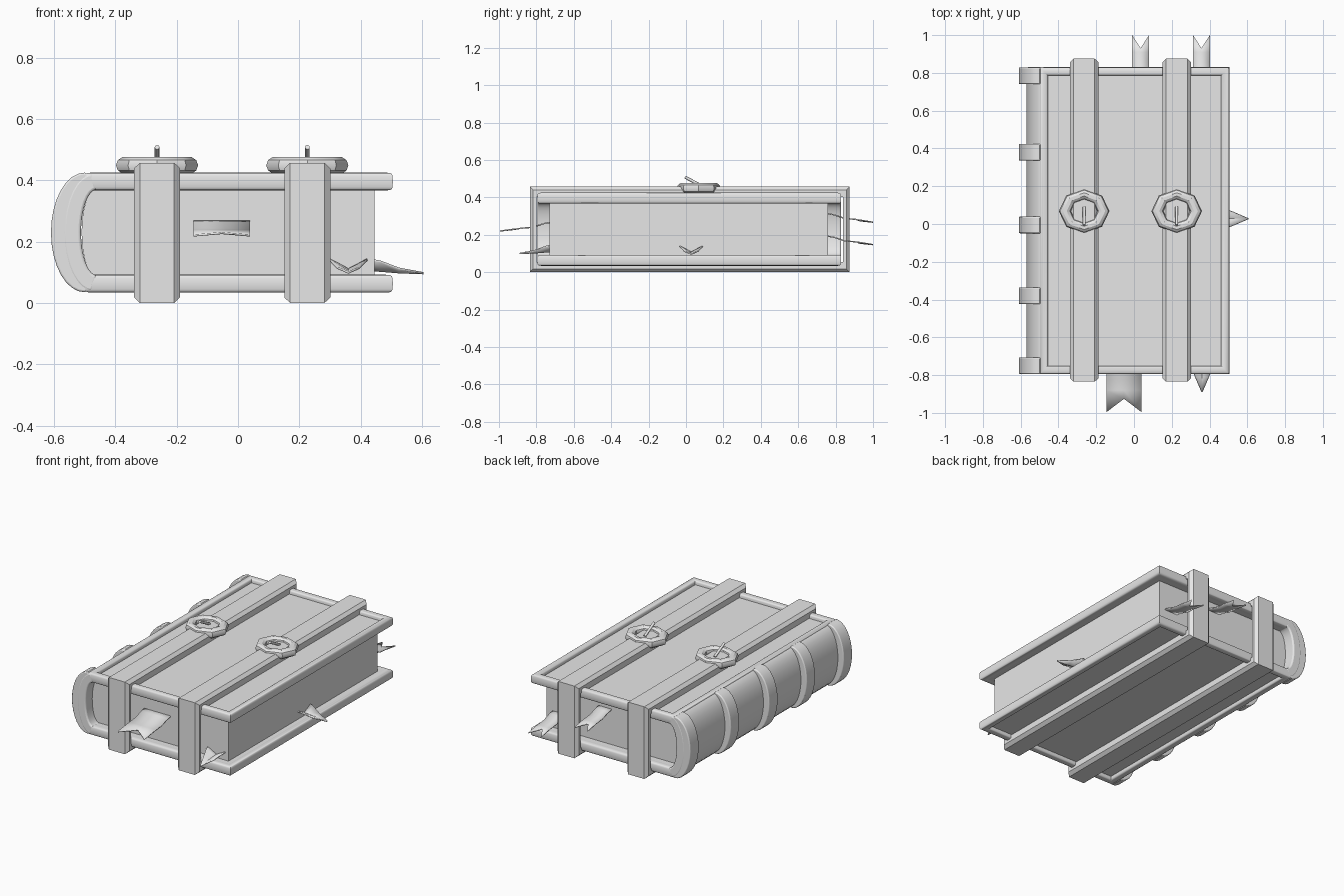
import bpy, bmesh
from math import cos, sin, pi, copysign, radians
from mathutils import Matrix, Vector

old = bpy.data.objects.get("Cube")
if old:
    bpy.data.objects.remove(old, do_unlink=True)

grey = bpy.data.materials.new("plain grey")
grey.use_nodes = True
grey.diffuse_color = (0.8, 0.8, 0.8, 1)
grey.node_tree.nodes["Principled BSDF"].inputs["Base Color"].default_value = (0.8, 0.8, 0.8, 1)

MID_Z = 0.23
Y0, Y1 = -0.795, 0.83


def finish(name, bm, bevel=0, angle=35):
    bmesh.ops.recalc_face_normals(bm, faces=bm.faces)
    mesh = bpy.data.meshes.new(name)
    bm.to_mesh(mesh)
    bm.free()
    mesh.materials.append(grey)
    ob = bpy.data.objects.new(name, mesh)
    bpy.context.collection.objects.link(ob)
    if bevel:
        mod = ob.modifiers.new("rounding", "BEVEL")
        mod.width, mod.segments, mod.angle_limit = bevel, 3, radians(50)
    bpy.ops.object.select_all(action="DESELECT")
    ob.select_set(True)
    bpy.context.view_layer.objects.active = ob
    bpy.ops.object.shade_smooth_by_angle(angle=radians(angle))
    return ob


def box(name, lo, hi, bevel=0):
    lo, hi = Vector(lo), Vector(hi)
    bm = bmesh.new()
    bmesh.ops.create_cube(bm, size=1, matrix=Matrix.Translation((lo + hi) / 2) @ Matrix.Diagonal((*(hi - lo), 1)))
    return finish(name, bm, bevel)


def prism(name, profile, y0, y1, bevel=0):
    """Extrude an x-z profile along y."""
    bm = bmesh.new()
    face = bm.faces.new([bm.verts.new((x, y0, z)) for x, z in profile])
    new = bmesh.ops.extrude_face_region(bm, geom=[face])["geom"]
    bmesh.ops.translate(bm, vec=(0, y1 - y0, 0), verts=[v for v in new if isinstance(v, bmesh.types.BMVert)])
    return finish(name, bm, bevel)


def arc(xc, a, b, n=16):
    """Half ellipse bulging towards -x, from bottom to top."""
    return [(xc - a * cos(t), MID_Z + b * sin(t)) for t in (pi * (i / n - 0.5) for i in range(n + 1))]


def rect_ring(name, rect, section, place):
    """Sweep a closed section (inset u, inset v, offset) round a mitred rectangle."""
    u0, u1, v0, v1 = rect
    bm = bmesh.new()
    rows = []
    for su, sv in ((0, 0), (1, 0), (1, 1), (0, 1)):
        rows.append([bm.verts.new(place(u1 - iu if su else u0 + iu, v1 - iv if sv else v0 + iv, off))
                     for iu, iv, off in section])
    n = len(section)
    for r in range(4):
        a, b = rows[r], rows[(r + 1) % 4]
        for i in range(n):
            j = (i + 1) % n
            bm.faces.new((a[i], a[j], b[j], b[i]))
    return finish(name, bm)


def ribbon(name, base, turn, rows):
    """Thin strip; each row is distance, height, half width, middle pull, middle drop."""
    bm = bmesh.new()
    m = Matrix.Translation(base) @ Matrix.Rotation(radians(turn), 4, "Z")
    grid = [[bm.verts.new(m @ Vector(p)) for p in ((d, -w, h), (d - pull, 0, h - drop), (d, w, h))]
            for d, h, w, pull, drop in rows]
    for a, b in zip(grid, grid[1:]):
        for i in range(2):
            bm.faces.new((a[i], a[i + 1], b[i + 1], b[i]))
    ob = finish(name, bm)
    mod = ob.modifiers.new("thickness", "SOLIDIFY")
    mod.thickness, mod.offset = 0.007, 0
    return ob


# Covers: thin board with a rounded rim
def soft(v):
    return copysign(abs(v) ** 0.5, v) if abs(v) > 1e-6 else 0


rim = []
for k in range(16):
    t = 2 * pi * k / 16
    inset = 0.022 + 0.022 * soft(cos(t))
    rim.append((inset, inset, 0.029 * soft(sin(t))))
for label, z, side in (("bottom", 0.063, -1), ("top", 0.396, 1)):
    rect_ring(label + "_cover_rim", (-0.5, 0.505, Y0, Y1), rim, lambda u, v, o: (u, v, z + o))
    mid = z - side * 0.012
    box(label + "_cover_board", (-0.48, Y0 + 0.02, mid - 0.016), (0.485, Y1 - 0.02, mid + 0.016))

# Page block with a rounded back
prism("page_block", [(0.445, 0.08), (0.445, 0.375)] + arc(-0.46, 0.05, 0.145)[::-1], -0.73, 0.76)

# Curved spine and its raised bands
prism("spine", arc(-0.475, 0.095, 0.193) + arc(-0.46, 0.052, 0.14)[::-1], Y0, Y1, 0.012)
for i, y in enumerate((-0.75, -0.38, -0.005, 0.38, 0.785)):
    prism(f"spine_band_{i + 1}", arc(-0.5, 0.11, 0.195) + arc(-0.48, 0.07, 0.18)[::-1],
          y - 0.044, y + 0.044, 0.014)

# Straps with chamfered edges, each with a ring buckle and a pin
strap = [(0.035, 0.055, -0.075), (0.018, 0.018, -0.075), (0, 0, -0.056),
         (0, 0, 0.056), (0.018, 0.018, 0.075), (0.035, 0.055, 0.075)]
for label, x in (("right", -0.264), ("left", 0.226)):
    rect_ring(label + "_strap", (-0.835, 0.875, 0, 0.457), strap, lambda u, v, o: (x + o, u, v))

    bpy.ops.mesh.primitive_torus_add(major_segments=8, minor_segments=10, major_radius=0.102,
                                     minor_radius=0.032, location=(x, 0.068, 0.449))
    ring = bpy.context.object
    ring.name = label + "_buckle_ring"
    ring.scale = (1, 0.87, 0.9)
    ring.data.materials.append(grey)
    bpy.ops.object.shade_smooth_by_angle(angle=radians(35))

    a, b = Vector((x, 0.09, 0.458)), Vector((x, -0.005, 0.508))
    bpy.ops.mesh.primitive_cylinder_add(vertices=8, radius=0.008, depth=(b - a).length, location=(a + b) / 2,
                                        rotation=(b - a).to_track_quat("Z", "Y").to_euler())
    pin = bpy.context.object
    pin.name = label + "_buckle_pin"
    pin.data.materials.append(grey)
    bpy.ops.object.shade_smooth_by_angle(angle=radians(50))


# Notched ribbon bookmarks
def bookmark(name, base, turn, half, notch, length):
    ribbon(name, base, turn, [(-0.03, 0.02, half, 0, 0), (0.03, 0.01, half, 0, 0), (0.09, -0.01, half, 0, 0),
                              (0.15, -0.015, half, 0, 0), (length, -0.03, half, notch, -0.008)])


bookmark("front_bookmark", (-0.053, -0.73, 0.25), -90, 0.092, 0.07, 0.265)
bookmark("back_upper_bookmark", (0.035, 0.76, 0.297), 90, 0.045, 0.07, 0.24)
bookmark("back_lower_bookmark", (0.357, 0.76, 0.177), 90, 0.045, 0.07, 0.24)

# Pointed page markers
point = [(-0.02, 0.005, 0.065, 0, 0.035), (0.02, -0.002, 0.058, 0, 0.03),
         (0.08, -0.025, 0.036, 0, 0.012), (0.16, -0.04, 0.002, 0, 0)]
ribbon("front_page_marker", (0.36, -0.73, 0.14), -90, point)
ribbon("side_page_marker", (0.445, 0.028, 0.137), 0, point)
